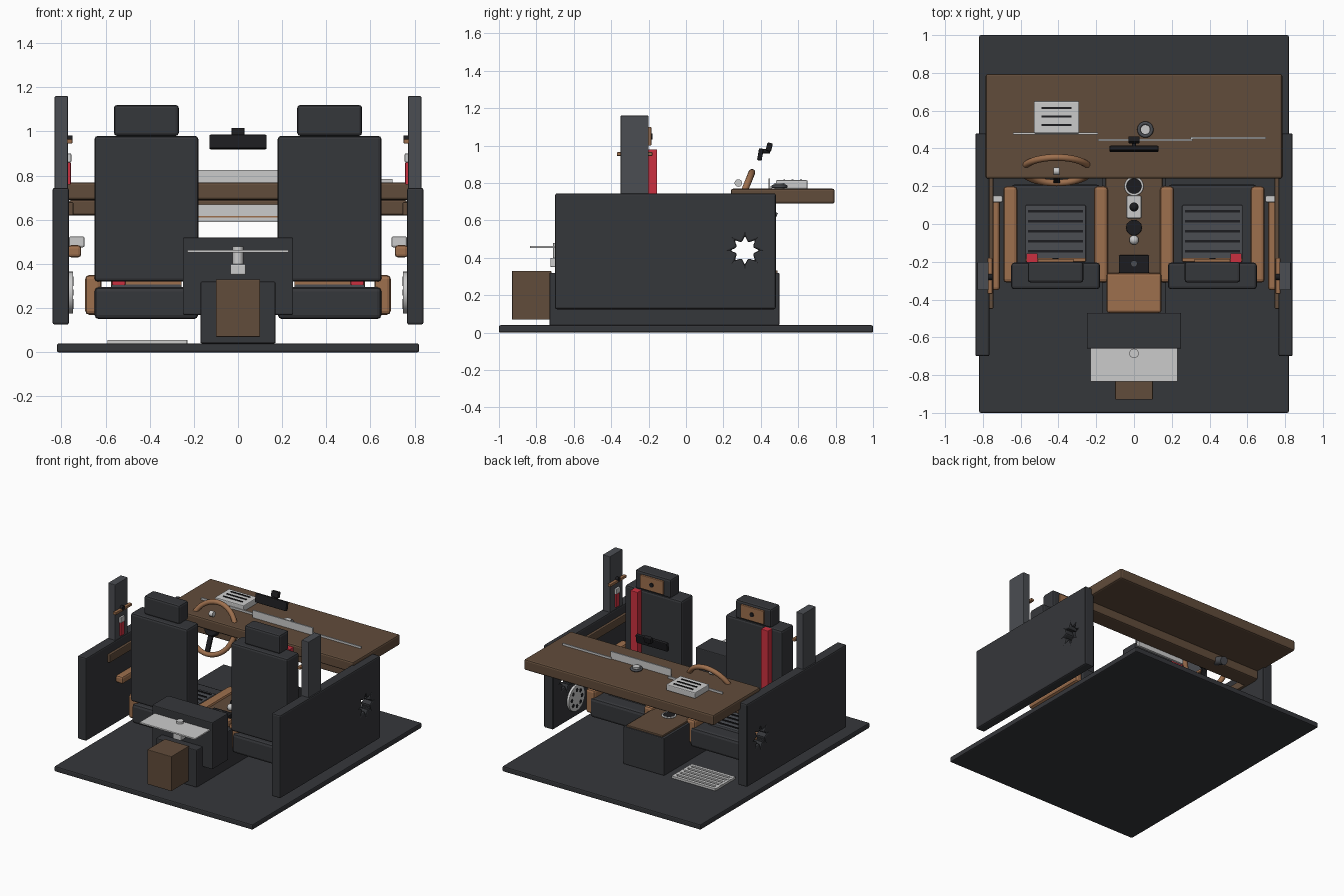
import bpy, math
from mathutils import Vector, Matrix

if "Cube" in bpy.data.objects:
    bpy.data.objects.remove(bpy.data.objects["Cube"])

def mat(name, c):
    m = bpy.data.materials.new(name)
    m.diffuse_color = (*c, 1)
    m.use_nodes = True
    m.node_tree.nodes["Principled BSDF"].inputs["Base Color"].default_value = m.diffuse_color
    return m

DARK = mat("charcoal", (0.036, 0.038, 0.043))
BLACK = mat("black", (0.012, 0.012, 0.014))
GREY = mat("slate", (0.07, 0.075, 0.085))
BROWN = mat("walnut", (0.12, 0.072, 0.043))
TAN = mat("tan_leather", (0.34, 0.16, 0.075))
RED = mat("belt_red", (0.6, 0.03, 0.05))
SILVER = mat("silver", (0.72, 0.73, 0.74))

def finish(o, name, m, bevel=0, seg=2):
    o.name = name
    o.data.materials.append(m)
    if bevel:
        b = o.modifiers.new("bevel", 'BEVEL')
        b.width, b.segments, b.limit_method = bevel, seg, 'ANGLE'
    return o

def box(name, x, y, z, m, bevel=0, rx=0):
    """Box from (min, max) ranges, optionally tilted about x."""
    c = [(a[0] + a[1]) / 2 for a in (x, y, z)]
    bpy.ops.mesh.primitive_cube_add(size=1, location=c)
    o = bpy.context.object
    o.scale = [a[1] - a[0] for a in (x, y, z)]
    bpy.ops.object.transform_apply(location=False, rotation=False, scale=True)
    o.rotation_euler.x = rx
    return finish(o, name, m, bevel)

def smooth():
    bpy.ops.object.shade_smooth_by_angle(angle=math.radians(40))

def cyl(name, loc, r, d, m, rot=(0, 0, 0), r2=None, bevel=0, n=24):
    bpy.ops.mesh.primitive_cone_add(vertices=n, radius1=r, radius2=r if r2 is None else r2,
                                    depth=d, location=loc, rotation=rot)
    smooth()
    return finish(bpy.context.object, name, m, bevel)

def torus(name, loc, R, r, m, rot=(0, 0, 0)):
    bpy.ops.mesh.primitive_torus_add(major_radius=R, minor_radius=r, major_segments=40,
                                     minor_segments=12, location=loc, rotation=rot)
    smooth()
    return finish(bpy.context.object, name, m)

def ball(name, loc, r, m):
    bpy.ops.mesh.primitive_uv_sphere_add(segments=20, ring_count=12, radius=r, location=loc)
    smooth()
    return finish(bpy.context.object, name, m)

def span(a, b, s):
    return tuple(sorted((a * s, b * s)))

H = math.pi / 2

# floor
box("floor", (-.82, .82), (-1, 1), (0, .04), DARK, .008)

# dashboard, lower trim and vents
box("dashboard", (-.785, .785), (.24, .795), (.69, .77), BROWN, .012)
box("dash_lower_trim", (-.765, .765), (.29, .42), (.62, .69), BROWN, .01)
box("dash_centre_panel", (-.2, .2), (.27, .29), (.59, .67), SILVER, .003)
box("dash_accent_line", (-.2, .2), (.264, .272), (.61, .618), TAN)
box("instrument_box", (-.53, -.29), (.48, .65), (.77, .815), SILVER, .006)
for i in range(3):
    box("instrument_slot", (-.49, -.33), (.52 + i * .045, .53 + i * .045), (.813, .82), BLACK)
box("instrument_plate", (-.64, -.19), (.474, .484), (.765, .785), SILVER)
box("centre_glass", (-.19, .31), (.44, .45), (.765, .825), SILVER)
box("side_strip", (.3, .7), (.451, .46), (.765, .785), SILVER)
torus("dash_knob_ring", (.06, .5, .782), .034, .009, GREY)
cyl("dash_knob", (.06, .5, .785), .026, .03, SILVER)

# steering wheel
t = math.radians(68)
hub = Vector((-.41, .285, .69))
R = Matrix.Rotation(t, 3, 'X')
torus("steering_wheel_rim", hub, .18, .018, TAN, (t, 0, 0))
cyl("steering_hub", hub, .055, .05, BLACK, (t, 0, 0), bevel=.008)
cyl("steering_column", hub + R @ Vector((0, 0, -.11)), .03, .2, GREY, (t, 0, 0))
for a in (0, math.pi, 1.5 * math.pi):
    p = R @ Vector((math.cos(a) * .11, math.sin(a) * .11, 0))
    bpy.ops.mesh.primitive_cube_add(size=1, location=hub + p)
    o = bpy.context.object
    o.scale = (.13, .035, .014)
    o.rotation_euler = (R @ Matrix.Rotation(a, 3, 'Z')).to_euler()
    finish(o, "steering_spoke", BLACK)
cyl("indicator_stalk", (-.41, .28, .8), .02, .03, SILVER, (0, H, 0))

# rear-view mirror
box("mirror", (-.13, .13), (.385, .41), (.92, .985), BLACK, .006, math.radians(-10))
cyl("mirror_arm", (0, .42, .97), .011, .06, BLACK, (H, 0, 0))
box("mirror_mount", (-.03, .03), (.43, .46), (.97, 1.015), BLACK, .006, math.radians(-15))

# centre console
box("console_body", (-.17, .17), (-.73, .5), (.04, .32), DARK, .006)
box("console_top", (-.15, .15), (-.27, .49), (.315, .333), BROWN, .004)
box("console_armrest", (-.145, .145), (-.47, -.26), (.325, .37), TAN, .012)
box("console_rear_box", (-.1, .1), (-.93, -.72), (.07, .33), BROWN, .004)
box("rear_divider", (-.25, .25), (-.66, -.47), (.17, .52), DARK, .006)
box("rear_tray", (-.23, .23), (-.835, -.655), (.452, .464), SILVER, .003)
box("tray_post", (-.035, .035), (-.725, -.665), (.35, .40), SILVER, .006)
cyl("tray_stem", (0, -.685, .43), .025, .1, SILVER)
torus("cup_ring", (0, .2, .336), .045, .006, SILVER)
cyl("cup_well", (0, .2, .335), .04, .008, BLACK)
box("shifter_base", (-.04, .04), (.03, .15), (.33, .35), SILVER, .008)
cyl("shifter_stem", (0, .09, .39), .016, .09, SILVER, r2=.011)
ball("shifter_knob", (0, .09, .44), .024, BLACK)
cyl("control_dial", (0, -.02, .35), .042, .04, BLACK, bevel=.006)
ball("control_ball", (0, -.085, .35), .025, SILVER)
box("console_switch", (-.08, .08), (-.26, -.165), (.33, .36), BLACK, .006)
cyl("switch_button", (0, -.21, .362), .018, .012, GREY)

# floor mat grille on the driver side
for x in (-.58, -.24):
    box("mat_side", (x - .012, x + .012), (.27, .49), (.04, .055), SILVER)
for i in range(6):
    box("mat_bar", (-.59, -.23), (.26 + i * .043, .283 + i * .043), (.04, .056), SILVER)

# star cutter for the doors
verts = [(x, .315 + (.078 if i % 2 == 0 else .045) * math.cos(i * math.pi / 8),
          .44 + (.078 if i % 2 == 0 else .045) * math.sin(i * math.pi / 8))
         for x in (-1, 1) for i in range(16)]
faces = [tuple(range(15, -1, -1)), tuple(range(16, 32))]
faces += [(i, (i + 1) % 16, 16 + (i + 1) % 16, 16 + i) for i in range(16)]
me = bpy.data.meshes.new("star_cutter")
me.from_pydata(verts, [], faces)
star = bpy.data.objects.new("star_cutter", me)
bpy.context.collection.objects.link(star)
star.hide_render = True
star.hide_viewport = True
star.display_type = 'WIRE'

for s in (-1, 1):
    cx = .415 * s

    # seat
    w = (cx - .235, cx + .235)
    box("seat_cushion", w, (-.33, .21), (.15, .295), DARK, .02)
    box("seat_back", w, (-.345, -.205), (.32, .98), DARK, .015)
    box("headrest", (cx - .147, cx + .147), (-.31, -.2), (.98, 1.12), DARK, .014)
    box("headrest_pad", (cx - .095, cx + .095), (-.203, -.185), (1.0, 1.1), TAN, .004)
    cyl("headrest_button", (cx, -.183, 1.05), .016, .008, BLACK, (H, 0, 0))
    for d in (-1, 1):
        b = cx + .24 * d
        box("seat_bolster", (b - .037, b + .037), (-.31, .2), (.17, .35), TAN, .018)
    box("seat_insert", (cx - .16, cx + .16), (-.2, .1), (.29, .312), GREY, .005)
    box("seat_insert_piping", (cx - .16, cx + .16), (-.2, -.18), (.3, .325), TAN, .004)
    for i in range(5):
        box("seat_rib", (cx - .145, cx + .145), (-.15 + i * .053, -.137 + i * .053), (.308, .317), BLACK)

    # seat belt
    box("seat_belt", span(.51, .57, s), (-.205, -.155), (.305, .98), RED, .003)

    # door panel with star-shaped opening
    door = box("door", span(.765, .84, s), (-.7, .48), (.125, .745), DARK)
    bo = door.modifiers.new("star", 'BOOLEAN')
    bo.object, bo.solver = star, 'EXACT'
    bv = door.modifiers.new("bevel", 'BEVEL')
    bv.width, bv.segments, bv.limit_method = .01, 2, 'ANGLE'
    box("door_trim", span(.745, .77, s), (-.45, .4), (.62, .68), BROWN, .006)
    box("door_armrest", span(.71, .77, s), (-.35, .15), (.43, .485), TAN, .014)
    box("door_handle", span(.695, .765, s), (.115, .15), (.475, .525), SILVER, .008)
    cyl("door_speaker", (.758 * s, .22, .27), .095, .02, SILVER, (0, H, 0), n=32)
    for i in range(8):
        a = i * math.pi / 4
        cyl("speaker_hole", (.749 * s, .22 + .06 * math.cos(a), .27 + .06 * math.sin(a)),
            .014, .006, BLACK, (0, H, 0), n=10)

    # belt pillar
    box("pillar", span(.77, .83, s), (-.35, -.2), (.7, 1.16), GREY, .004)
    box("belt_guide", span(.75, .775, s), (-.37, -.18), (.945, .965), TAN, .004)
    cyl("belt_anchor", (.762 * s, -.28, .965), .016, .025, BLACK, (0, H, 0))
    box("pillar_belt", span(.757, .772, s), (-.3, -.26), (.76, .86), RED, .003)
    box("belt_buckle", span(.755, .772, s), (-.305, -.255), (.86, .9), SILVER, .004)
